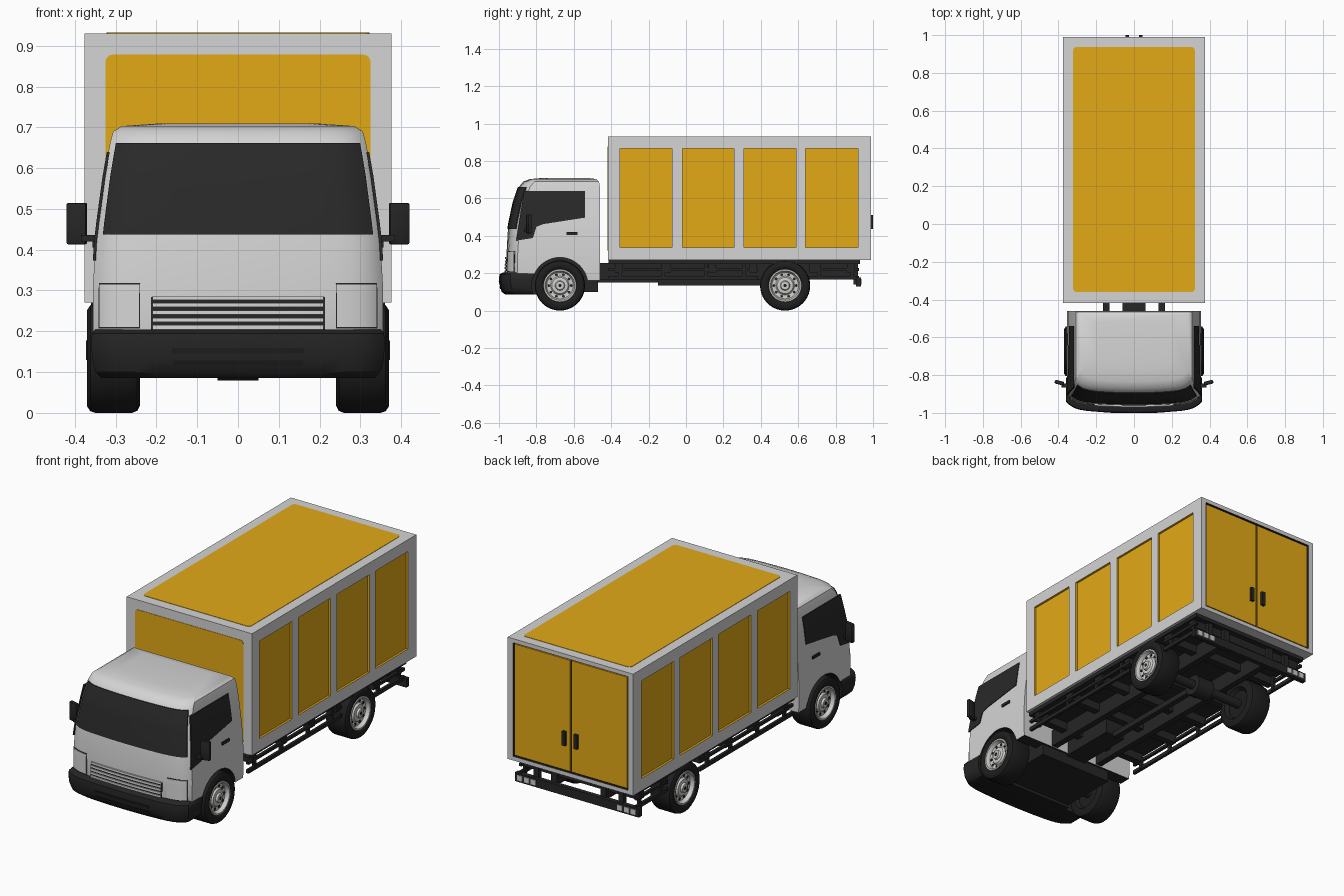
import bpy, bmesh, math
from mathutils import Matrix, Vector

if "Cube" in bpy.data.objects:
    bpy.data.objects.remove(bpy.data.objects["Cube"])


def material(name, r, g, b):
    m = bpy.data.materials.new(name)
    m.diffuse_color = (r, g, b, 1)
    m.use_nodes = True
    m.node_tree.nodes["Principled BSDF"].inputs["Base Color"].default_value = m.diffuse_color
    return m


GREY = material("body light grey", .66, .66, .66)
YELLOW = material("cargo yellow", .77, .40, .008)
GLASS = material("window dark", .022, .022, .022)
BLACK = material("trim black", .019, .019, .019)
TYRE = material("tyre black", .013, .013, .013)
RIM = material("rim grey", .62, .62, .60)


def finish(name, bm, mats, smooth=False):
    bmesh.ops.recalc_face_normals(bm, faces=bm.faces)
    me = bpy.data.meshes.new(name)
    bm.to_mesh(me)
    bm.free()
    o = bpy.data.objects.new(name, me)
    bpy.context.collection.objects.link(o)
    for m in mats:
        me.materials.append(m)
    if smooth:
        shade(o)
    return o


def activate(o):
    bpy.ops.object.select_all(action='DESELECT')
    o.select_set(True)
    bpy.context.view_layer.objects.active = o


def shade(o):
    activate(o)
    bpy.ops.object.shade_smooth_by_angle(angle=math.radians(35))


def carve(o, cutter):
    activate(o)
    m = o.modifiers.new("cut", 'BOOLEAN')
    m.operation, m.solver, m.object = 'DIFFERENCE', 'EXACT', cutter
    bpy.ops.object.modifier_apply(modifier=m.name)


def boxes(name, items, mats, mirror=False, round_axis=None, r=0.0, index=None):
    """items: (x0, x1, y0, y1, z0, z1) each; round_axis bevels edges along that axis."""
    bm = bmesh.new()
    for n, it in enumerate(items):
        for s in ((1, -1) if mirror else (1,)):
            c = Vector((s * (it[0] + it[1]) / 2, (it[2] + it[3]) / 2, (it[4] + it[5]) / 2))
            size = (it[1] - it[0], it[3] - it[2], it[5] - it[4])
            mat = Matrix.Translation(c) @ Matrix.Diagonal((*size, 1))
            vs = bmesh.ops.create_cube(bm, size=1, matrix=mat)['verts']
            if index:
                for f in {f for v in vs for f in v.link_faces}:
                    f.material_index = index[n]
    if round_axis is not None:
        es = [e for e in bm.edges if abs((e.verts[0].co - e.verts[1].co).normalized()[round_axis]) > .9]
        bmesh.ops.bevel(bm, geom=es, offset=r, segments=4, profile=.5, affect='EDGES')
    return finish(name, bm, mats)


# Cab and bumper sections: (z, half width, front y, back y)
CAB = [(.16, .352, -.955, -.46), (.20, .356, -.962, -.46), (.30, .356, -.96, -.46),
       (.42, .349, -.953, -.46), (.47, .343, -.945, -.46), (.58, .328, -.922, -.46),
       (.66, .314, -.895, -.46), (.69, .306, -.87, -.465), (.703, .285, -.835, -.48),
       (.709, .20, -.77, -.52)]
BUMPER = [(.085, .335, -.965, -.79), (.10, .350, -.985, -.79), (.13, .357, -.995, -.79),
          (.17, .360, -1.0, -.79), (.195, .358, -.997, -.79), (.205, .35, -.975, -.79)]
T = [0, .2, .4, .6, .72, .8, .86, .91, .95, .98, 1]
T = [-t for t in T[:0:-1]] + T


def at(rings, z):
    for a, b in zip(rings, rings[1:]):
        if z <= b[0]:
            k = (z - a[0]) / (b[0] - a[0])
            return [p + (q - p) * k for p, q in zip(a, b)]
    return rings[-1]


def front_point(ring, t):
    z, w, yf, _ = ring
    return Vector((t * w, yf + .02 * t * t + .04 * abs(t) ** 10, z))


def loft(name, rings, mats):
    bm = bmesh.new()
    loops = []
    for r in rings:
        pts = [front_point(r, t) for t in T] + [Vector((r[1], r[3], r[0])), Vector((-r[1], r[3], r[0]))]
        loops.append([bm.verts.new(p) for p in pts])
    for a, b in zip(loops, loops[1:]):
        for i in range(len(a)):
            j = (i + 1) % len(a)
            bm.faces.new((a[i], a[j], b[j], b[i]))
    bm.faces.new(loops[-1])
    bm.faces.new(loops[0][::-1]).material_index = 1
    return finish(name, bm, mats)


def front_plate(name, rings, t0, t1, z0, z1, off, mat):
    """Thin plate that follows the bowed front."""
    bm = bmesh.new()
    nt, nz = 24, 8
    g = [[bm.verts.new(front_point(at(rings, z0 + (z1 - z0) * j / nz), t0 + (t1 - t0) * i / nt)
                       + Vector((0, -off, 0))) for i in range(nt + 1)] for j in range(nz + 1)]
    for j in range(nz):
        for i in range(nt):
            bm.faces.new((g[j][i], g[j][i + 1], g[j + 1][i + 1], g[j + 1][i]))
    rim = [e for e in bm.edges if e.is_boundary]
    ext = bmesh.ops.extrude_edge_only(bm, edges=rim)['geom']
    bmesh.ops.translate(bm, verts=[v for v in ext if isinstance(v, bmesh.types.BMVert)], vec=(0, off + .003, 0))
    return finish(name, bm, [mat], True)


def lathe(name, prof, x_sign, y, z, mat, steps=40):
    """Spin (x, radius) points about the wheel axle."""
    bm = bmesh.new()
    vs = [bm.verts.new((x_sign * x, y, z + r)) for x, r in prof]
    es = [bm.edges.new(p) for p in zip(vs, vs[1:])]
    bmesh.ops.spin(bm, geom=vs + es, cent=(0, y, z), axis=(1, 0, 0), angle=math.tau, steps=steps)
    bmesh.ops.remove_doubles(bm, verts=bm.verts, dist=1e-5)
    return finish(name, bm, [mat], True)


def discs(bm, x, y, z, r, depth, seg=12):
    mat = Matrix.Translation((x, y, z)) @ Matrix.Rotation(math.pi / 2, 4, 'Y')
    bmesh.ops.create_cone(bm, cap_ends=True, segments=seg, radius1=r, radius2=r, depth=depth, matrix=mat)


# Cab and front bumper with wheel arches
FRONT_Y, REAR_Y, WZ = -.674, .53, .134
bm = bmesh.new()
for s in (1, -1):
    discs(bm, s * .34, FRONT_Y, WZ, .15, .24, 48)
for f in bm.faces:
    f.material_index = 1
arch = finish("arch_cutter", bm, [GREY, BLACK])
cab = loft("cab_body", CAB, [GREY, BLACK])
bumper = loft("front_bumper", BUMPER, [BLACK, TYRE])
for o in (cab, bumper):
    carve(o, arch)
    shade(o)
bpy.data.objects.remove(arch)

# Windscreen, grille, headlights, bumper slots
front_plate("windscreen", CAB, -.955, .955, .437, .662, .005, GLASS)
front_plate("grille_recess", CAB, -.60, .60, .20, .284, .003, BLACK)
for i in range(5):
    z = .205 + i * .018
    front_plate("grille_slat", CAB, -.59, .59, z, z + .010, .008, GREY)
for s in (1, -1):
    front_plate("headlight_gap", CAB, s * .675, s * .96, .207, .318, .002, BLACK)
    front_plate("headlight", CAB, s * .68, s * .955, .21, .315, .005, GREY)
for z in (.115, .145):
    front_plate("bumper_slot", BUMPER, -.45, .45, z, z + .014, .003, TYRE)

# Side windows, door handles, mirrors
WINDOW = [(-.866, .64), (-.54, .64), (-.54, .497), (-.765, .462), (-.80, .448), (-.818, .388), (-.908, .374)]
for s in (1, -1):
    bm = bmesh.new()
    bm.faces.new([bm.verts.new((0, y, z)) for y, z in WINDOW])
    for z in (.42, .47, .58):
        bmesh.ops.bisect_plane(bm, geom=bm.verts[:] + bm.edges[:] + bm.faces[:],
                               plane_co=(0, 0, z), plane_no=(0, 0, 1))
    for v in bm.verts:
        v.co.x = s * (at(CAB, v.co.z)[1] - .003)
    ext = bmesh.ops.extrude_face_region(bm, geom=bm.faces[:])['geom']
    bmesh.ops.translate(bm, verts=[v for v in ext if isinstance(v, bmesh.types.BMVert)], vec=(s * .007, 0, 0))
    finish("side_window", bm, [GLASS])
    bm = bmesh.new()
    mat = (Matrix.Translation((s * .395, -.84, .464)) @ Matrix.Rotation(s * .25, 4, 'Z')
           @ Matrix.Diagonal((.05, .02, .102, 1)))
    bmesh.ops.create_cube(bm, size=1, matrix=mat)
    bmesh.ops.bevel(bm, geom=bm.edges[:], offset=.005, segments=2, profile=.5, affect='EDGES')
    finish("mirror", bm, [BLACK], True)
boxes("mirror_arm", [(.335, .385, -.865, -.845, .42, .436)], [BLACK], True)
boxes("door_handle", [(.342, .357, -.64, -.58, .405, .42)], [BLACK], True)

# Cargo box with recessed side panels and rear door opening
SPANS = [(-.353, -.075), (-.02, .257), (.31, .588), (.64, .92)]
cargo = boxes("cargo_box", [(-.376, .376, -.417, .99, .27, .93)], [GREY, YELLOW, BLACK])
cut = boxes("panel_cutter", [(sx - .012, sx + .012, a, b, .337, .866) for sx in (-.376, .376) for a, b in SPANS]
            + [(-.345, .345, .978, 1.05, .292, .908)], [GREY, YELLOW, BLACK], index=[1] * 8 + [2])
carve(cargo, cut)
bpy.data.objects.remove(cut)
boxes("roof_panel", [(-.322, .322, -.36, .937, .925, .932)], [YELLOW], round_axis=2, r=.018)
boxes("front_panel", [(-.325, .325, -.419, -.41, .322, .878)], [YELLOW], round_axis=1, r=.018)
boxes("rear_door", [(.004, .338, .975, .986, .299, .901)], [YELLOW], True)
boxes("rear_door_handle", [(.026, .046, .98, 1.0, .435, .512)], [BLACK], True)

# Chassis: floor, rails, cross members, axles
boxes("cargo_floor", [(-.36, .36, -.415, .93, .25, .271)], [BLACK])
boxes("chassis_rail", [(.13, .165, -.50, .92, .165, .255)], [BLACK], True)
boxes("cross_member", [(-.35, .35, y, y + .04, .205, .255) for y in (-.38, -.12, .12, .34, .66, .86)], [BLACK])
boxes("cab_underbody", [(-.22, .22, -.93, -.47, .10, .20)], [BLACK])
boxes("gearbox", [(-.06, .06, -.47, -.15, .15, .24)], [BLACK])
boxes("drive_shaft", [(-.015, .015, -.15, .53, .135, .165)], [BLACK])
bm = bmesh.new()
for y in (FRONT_Y, REAR_Y):
    discs(bm, 0, y, WZ, .025, .52, 16)
discs(bm, 0, REAR_Y, WZ, .055, .10, 16)
finish("axles", bm, [BLACK], True)

# Side guards
bars = []
for a, b in ((-.415, .385), (.66, .925)):
    bars += [(.34, .355, a, b, .165, .185), (.34, .355, a, b, .213, .228)]
for y in (-.36, -.13, .10, .30, .70, .88):
    bars.append((.335, .35, y, y + .018, .165, .255))
boxes("side_guard", bars, [BLACK], True)

# Rear bumper and lamps
boxes("rear_bumper", [(-.372, .372, .91, .935, .13, .177)], [BLACK])
boxes("rear_bumper_bracket", [(.24, .27, .895, .92, .14, .255)], [BLACK], True)
boxes("rear_lamp", [(x, x + .03, .93, .939, .14, .168) for x in (.245, .285, .325)], [RIM], True)

# Wheels
TYRE_PROF = [(.35, .08), (.362, .088), (.37, .10), (.37, .118), (.362, .130), (.35, .134),
             (.26, .134), (.247, .129), (.24, .115), (.24, .09), (.26, .075), (.26, 0)]
RIM_PROF = [(.35, .09), (.366, .087), (.366, .079), (.346, .071), (.344, .05), (.354, .043),
            (.356, .026), (.366, .022), (.366, 0)]
for y, tag in ((FRONT_Y, "front"), (REAR_Y, "rear")):
    for s in (1, -1):
        lathe(tag + "_tyre", TYRE_PROF, s, y, WZ, TYRE)
        lathe(tag + "_rim", RIM_PROF, s, y, WZ, RIM)
        bm = bmesh.new()
        for k in range(10):
            a = math.tau * k / 10
            discs(bm, s * .346, y + .06 * math.cos(a), WZ + .06 * math.sin(a), .0075, .004)
        discs(bm, s * .364, y, WZ, .009, .008)
        finish(tag + "_rim_holes", bm, [BLACK])
